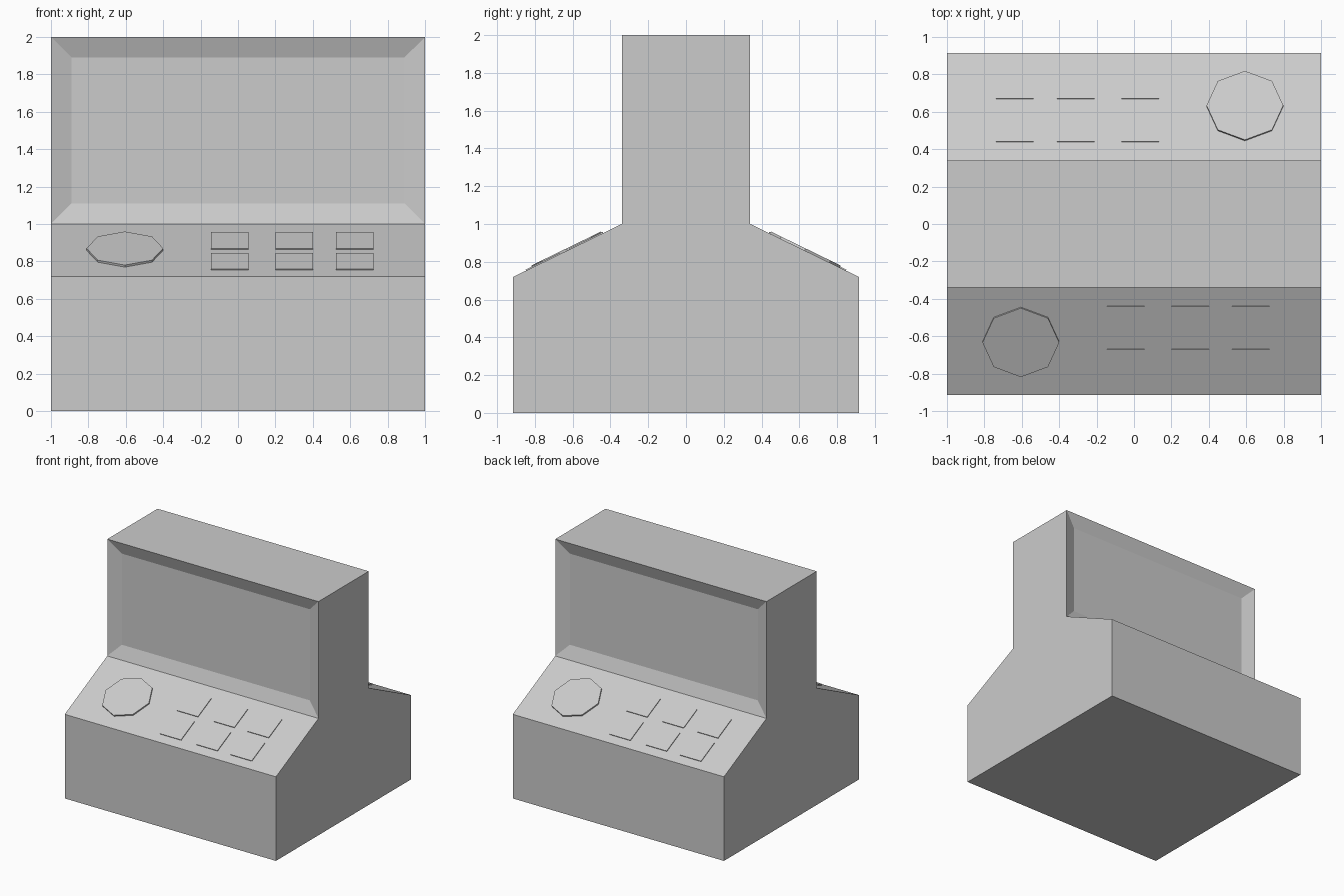
import bpy, bmesh, math
from mathutils import Matrix, Vector

if "Cube" in bpy.data.objects:
    bpy.data.objects.remove(bpy.data.objects["Cube"])

TILT = math.atan2(0.28, 0.575)   # slope of the control panels


def finish(bm, name):
    mesh = bpy.data.meshes.new(name)
    bm.to_mesh(mesh)
    bm.free()
    obj = bpy.data.objects.new(name, mesh)
    bpy.context.collection.objects.link(obj)
    return obj


# Cabinet: side profile (y, z) extruded along x
half = [(0.915, 0), (0.915, 0.72), (0.34, 1), (0.34, 2)]
profile = half + [(-y, z) for y, z in reversed(half)]
bm = bmesh.new()
side = bm.faces.new([bm.verts.new((-1, y, z)) for y, z in profile])
ext = bmesh.ops.extrude_face_region(bm, geom=[side])
bmesh.ops.translate(bm, vec=(2, 0, 0),
                    verts=[v for v in ext["geom"] if isinstance(v, bmesh.types.BMVert)])
bmesh.ops.recalc_face_normals(bm, faces=bm.faces)

# Screens: bevelled recess in the upper front and back
screens = [f for f in bm.faces
           if abs(f.normal.y) > 0.99 and f.calc_center_median().z > 1.2]
bmesh.ops.inset_individual(bm, faces=screens, thickness=0.11, depth=-0.04,
                           use_even_offset=True)
finish(bm, "cabinet")


# Controls: thin pieces lying on a sloped panel
def panel_matrix(x, y, turn):
    z = 0.72 + (y + 0.915) * math.tan(TILT)
    m = Matrix.Translation((x, y, z)) @ Matrix.Rotation(TILT, 4, 'X')
    if turn:
        m = Matrix.Translation((-0.012, 0, 0)) @ Matrix.Rotation(math.pi, 4, 'Z') @ m
    return m


def control(name, x, y, sides, radius, spin, height, turn):
    bm = bmesh.new()
    bmesh.ops.create_cone(bm, cap_ends=True, segments=sides, radius1=radius,
                          radius2=radius, depth=2 * height,
                          matrix=Matrix.Rotation(spin, 4, 'Z'))
    obj = finish(bm, name)
    obj.matrix_world = panel_matrix(x, y, turn)


for turn, label in ((False, "front"), (True, "back")):
    control(label + "_dial", -0.605, -0.629, 8, 0.205, 0, 0.012, turn)
    for row, y in enumerate((-0.528, -0.757)):
        for col, x in enumerate((-0.045, 0.3, 0.625)):
            control(f"{label}_button_{row}_{col}", x, y, 4,
                    0.1 * math.sqrt(2), math.pi / 4, 0.006, turn)
